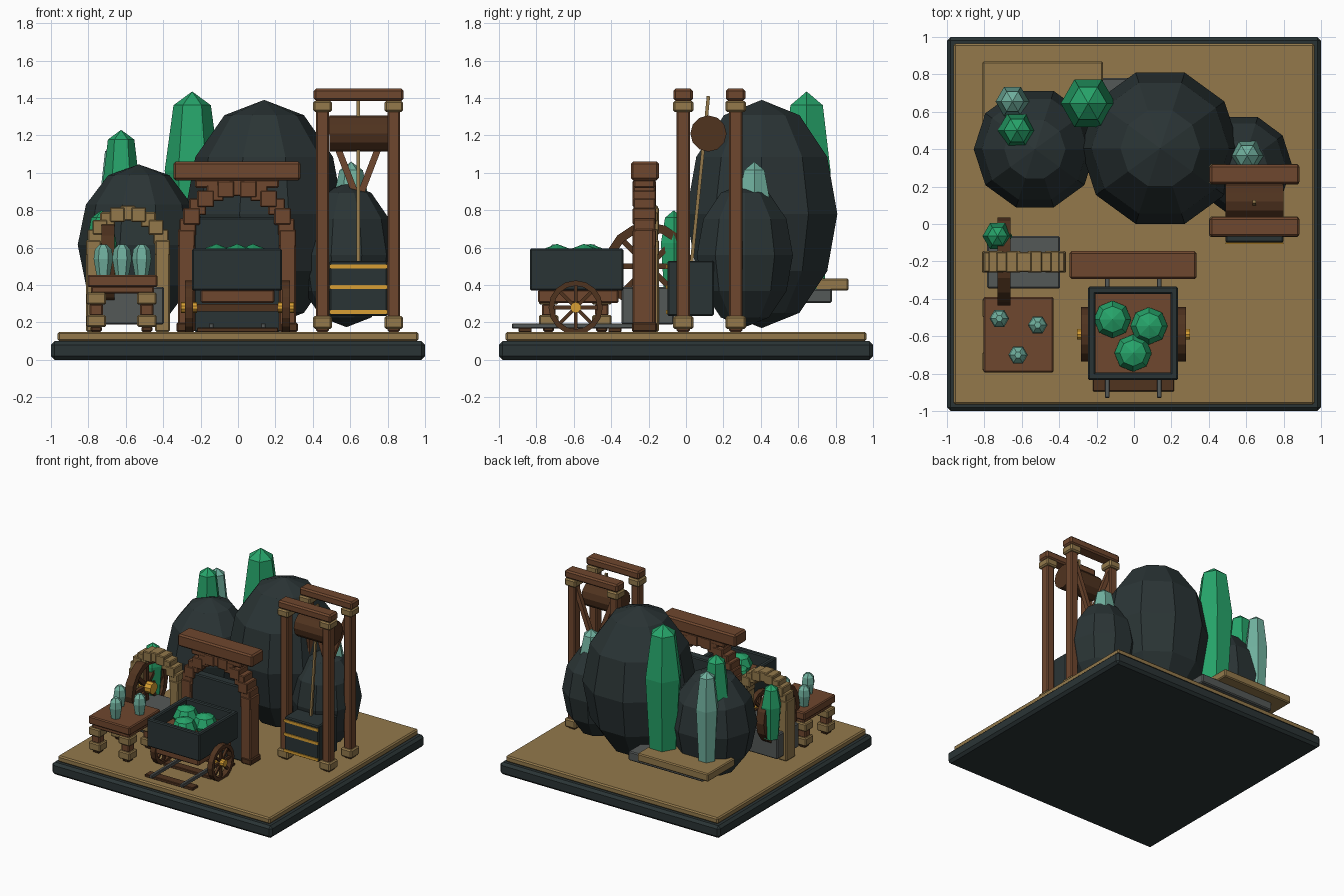
import bpy, bmesh, math
from mathutils import Vector, Matrix

cube = bpy.data.objects.get("Cube")
if cube:
    bpy.data.objects.remove(cube, do_unlink=True)


def material(name, code):
    m = bpy.data.materials.new(name)
    m.use_nodes = True
    srgb = [int(code[i:i + 2], 16) / 255 for i in (0, 2, 4)]
    col = [((c + 0.055) / 1.055) ** 2.4 for c in srgb] + [1]
    m.diffuse_color = col
    m.node_tree.nodes["Principled BSDF"].inputs["Base Color"].default_value = col
    return m


ROCK = material("dark rock", "2a3435")
TAN = material("tan wood", "93794b")
WOOD = material("brown wood", "6f472e")
DARK = material("dark wood", "50331f")
GREEN = material("green crystal", "26a46a")
PALE = material("pale crystal", "70b09e")
GOLD = material("gold", "d89f33")
GREY = material("grey stone", "545857")


def finish(name, bm, mat):
    bmesh.ops.recalc_face_normals(bm, faces=bm.faces)
    me = bpy.data.meshes.new(name)
    bm.to_mesh(me)
    bm.free()
    me.materials.append(mat)
    ob = bpy.data.objects.new(name, me)
    bpy.context.collection.objects.link(ob)
    return ob


def box(name, mat, x, y, z, bevel=0.008):
    """Chamfered box from three (low, high) ranges."""
    bm = bmesh.new()
    bmesh.ops.create_cube(bm, size=1)
    for v in bm.verts:
        v.co = [(a + b) / 2 + c * (b - a) for c, (a, b) in zip(v.co, (x, y, z))]
    if bevel:
        bmesh.ops.bevel(bm, geom=bm.edges[:], offset=bevel, segments=1, affect='EDGES')
    return finish(name, bm, mat)


def rod(name, mat, p, q, width, depth=None):
    """Square bar between two points."""
    p, q = Vector(p), Vector(q)
    d = q - p
    bm = bmesh.new()
    bmesh.ops.create_cube(bm, size=1)
    m = Matrix.Translation((p + q) / 2) @ d.to_track_quat('Z', 'Y').to_matrix().to_4x4()
    m = m @ Matrix.Diagonal((width, depth or width, d.length, 1))
    bmesh.ops.transform(bm, matrix=m, verts=bm.verts)
    return finish(name, bm, mat)


def lathe(name, mat, profile, sides, loc=(0, 0, 0), sx=1, sy=1, along_x=False, closed=False):
    """Revolve (radius, height) points about z, or about x."""
    bm = bmesh.new()
    rings = []
    for r, h in profile:
        if r < 1e-4:
            rings.append([bm.verts.new((0, 0, h))] * sides)
        else:
            angles = [math.tau * i / sides for i in range(sides)]
            rings.append([bm.verts.new((r * sx * math.cos(a), r * sy * math.sin(a), h)) for a in angles])
    pairs = list(zip(rings, rings[1:]))
    if closed:
        pairs.append((rings[-1], rings[0]))
    for a, b in pairs:
        for i in range(sides):
            j = (i + 1) % sides
            bm.faces.new(list(dict.fromkeys((a[i], a[j], b[j], b[i]))))
    if not closed:
        for ring in (rings[0], rings[-1]):
            if len(set(ring)) > 1:
                bm.faces.new(ring)
    turn = Matrix.Rotation(math.pi / 2, 4, 'Y') if along_x else Matrix.Identity(4)
    bmesh.ops.transform(bm, matrix=Matrix.Translation(loc) @ turn, verts=bm.verts)
    return finish(name, bm, mat)


def ball(name, mat, loc, rx, ry, rz, sides, rings):
    steps = [math.pi * i / rings for i in range(rings + 1)]
    return lathe(name, mat, [(math.sin(t), -rz * math.cos(t)) for t in steps], sides, loc, rx, ry)


def crystal(name, mat, x, y, r, base, tip):
    h = tip - base
    profile = [(r * 0.75, base), (r, base + h * 0.6), (r * 0.68, tip - r * 0.5), (0, tip)]
    lathe(name, mat, profile, 6, (x, y, 0))


def wheel(name, x, y, z, r, half, hub):
    section = [(r, -half), (r, half), (r * 0.8, half), (r * 0.8, -half)]
    lathe(name + "_rim", DARK, section, 16, (x, y, z), along_x=True, closed=True)
    for i in range(4):
        a = math.pi * i / 4
        d = Vector((0, math.cos(a), math.sin(a))) * r * 0.85
        c = Vector((x, y, z))
        rod(name + "_spoke", DARK, c - d, c + d, r * 0.13)
    lathe(name + "_hub", GOLD, [(r * 0.2, -hub), (r * 0.2, hub)], 10, (x, y, z), along_x=True)


def arch(name, mat, x, y, z, radius, size, count):
    """Stepped ring of blocks on top of two posts."""
    for i in range(count):
        a = math.pi * i / (count - 1)
        cx, cz = x + radius * math.cos(a), z + radius * math.sin(a)
        h = size / 2
        inset = 0.004 * (i % 2)
        box(name + "_block", mat, (cx - h, cx + h), (y[0] + inset, y[1] - inset), (cz - h, cz + h), 0.006)
    for s in (-1, 1):
        cx = x + s * radius
        box(name + "_post", mat, (cx - size / 2, cx + size / 2), y, (0.15, z))


# Ground
box("base", ROCK, (-1, 1), (-1, 1), (0, 0.10), 0.02)
box("ground", TAN, (-0.965, 0.965), (-0.965, 0.965), (0.10, 0.15), 0.01)

# Boulders
ball("big_boulder", ROCK, (0.14, 0.405, 0.78), 0.425, 0.425, 0.61, 10, 6)
ball("left_boulder", ROCK, (-0.53, 0.40, 0.615), 0.327, 0.327, 0.43, 10, 6)
ball("right_boulder", ROCK, (0.58, 0.315, 0.56), 0.265, 0.27, 0.385, 10, 6)

# Rear ledge and tall crystals
box("rear_stone", GREY, (-0.70, -0.02), (0.50, 0.78), (0.305, 0.38))
box("rear_plank", TAN, (-0.81, -0.165), (0.52, 0.87), (0.37, 0.435))
crystal("tall_crystal", GREEN, -0.245, 0.645, 0.147, 0.38, 1.435)
crystal("middle_crystal", GREEN, -0.625, 0.50, 0.104, 0.40, 1.23)
crystal("pale_crystal", PALE, -0.65, 0.655, 0.09, 0.40, 1.16)
crystal("right_crystal", PALE, 0.605, 0.365, 0.092, 0.60, 1.06)

# Small arch with water wheel
box("wheel_stone", GREY, (-0.785, -0.395), (-0.345, -0.065), (0.19, 0.39))
arch("small_arch", TAN, -0.588, (-0.26, -0.145), 0.60, 0.185, 0.08, 11)
wheel("water_wheel", -0.695, -0.20, 0.50, 0.235, 0.035, 0.07)
crystal("wheel_crystal", GREEN, -0.73, -0.065, 0.08, 0.36, 0.80)

# Table with pale crystals
box("table_top", WOOD, (-0.805, -0.43), (-0.795, -0.39), (0.39, 0.455))
box("table_apron", WOOD, (-0.785, -0.45), (-0.775, -0.41), (0.355, 0.395))
for x in (-0.758, -0.487):
    for y in (-0.735, -0.45):
        for part, mat, w, z in (("tip", DARK, 0.03, (0.15, 0.18)), ("foot", TAN, 0.052, (0.175, 0.24)),
                                ("stem", WOOD, 0.036, (0.235, 0.30)), ("cap", TAN, 0.052, (0.295, 0.36))):
            box("table_leg_" + part, mat, (x - w, x + w), (y - w, y + w), z)
for x, y in ((-0.72, -0.505), (-0.515, -0.54), (-0.62, -0.70)):
    lathe("table_crystal", PALE, [(0.036, 0.45), (0.052, 0.54), (0.045, 0.59), (0.018, 0.618)], 6, (x, y, 0))

# Mine entrance
arch("mine_arch", WOOD, -0.005, (-0.285, -0.16), 0.65, 0.27, 0.09, 15)
for s in (-1, 1):
    cx = -0.005 + s * 0.28
    box("mine_post", WOOD, (cx - 0.036, cx + 0.036), (-0.275, -0.17), (0.15, 0.70))
    box("mine_foot", DARK, (cx - 0.045, cx + 0.045), (-0.29, -0.155), (0.15, 0.20))
box("mine_lintel", WOOD, (-0.345, 0.335), (-0.295, -0.145), (0.96, 1.06), 0.012)
box("mine_brace", WOOD, (-0.23, 0.22), (-0.28, -0.165), (0.92, 0.965))
box("mine_door", ROCK, (-0.235, 0.23), (-0.265, -0.19), (0.15, 0.76))

# Rails
for y in (-0.86, -0.62, -0.38):
    box("sleeper", DARK, (-0.22, 0.215), (y - 0.035, y + 0.035), (0.148, 0.172), 0.004)
for x in (-0.143, 0.135):
    box("rail", GREY, (x - 0.013, x + 0.013), (-0.93, -0.16), (0.168, 0.195), 0.004)

# Mine cart
box("cart_chassis", WOOD, (-0.20, 0.195), (-0.79, -0.36), (0.305, 0.375))
box("cart_bottom", ROCK, (-0.235, 0.225), (-0.825, -0.345), (0.37, 0.42))
box("cart_floor", WOOD, (-0.22, 0.21), (-0.81, -0.36), (0.41, 0.50), 0)
for x in (-0.225, 0.215):
    box("cart_side", ROCK, (x - 0.02, x + 0.02), (-0.835, -0.335), (0.37, 0.595))
for y in (-0.815, -0.355):
    box("cart_end", ROCK, (-0.245, 0.235), (y - 0.02, y + 0.02), (0.37, 0.595))
for x, y in ((-0.115, -0.51), (0.08, -0.545), (-0.005, -0.69)):
    ball("cart_gem", GREEN, (x, y, 0.53), 0.1, 0.1, 0.09, 8, 4)
rod("cart_axle", DARK, (-0.26, -0.59, 0.28), (0.25, -0.59, 0.28), 0.04)
for x in (-0.262, 0.257):
    wheel("cart_wheel", x, -0.59, 0.28, 0.145, 0.022, 0.042)

# Hoist tower
for y in (-0.015, 0.265):
    box("tower_beam", WOOD, (0.405, 0.885), (y - 0.052, y + 0.052), (1.385, 1.45), 0.012)
    for x in (0.452, 0.833):
        box("tower_post", WOOD, (x - 0.034, x + 0.034), (y - 0.036, y + 0.036), (0.15, 1.39))
        for z in ((0.165, 0.235), (1.325, 1.385)):
            box("tower_collar", TAN, (x - 0.05, x + 0.05), (y - 0.055, y + 0.055), z, 0.01)
for s in (-1, 1):
    rod("tower_brace", WOOD, (0.642 + s * 0.18, 0.26, 1.32), (0.642 + s * 0.015, 0.26, 0.89), 0.035)
lathe("drum", DARK, [(0.097, -0.155), (0.097, 0.155)], 12, (0.645, 0.12, 1.21), along_x=True)
rod("rope", TAN, (0.642, 0.12, 1.41), (0.642, 0.03, 0.52), 0.018)

# Hoist bucket
box("bucket", ROCK, (0.49, 0.80), (-0.10, 0.15), (0.235, 0.53))
for z in (0.255, 0.39, 0.50):
    box("bucket_band", GOLD, (0.49, 0.80), (-0.107, -0.099), (z - 0.011, z + 0.011), 0)
